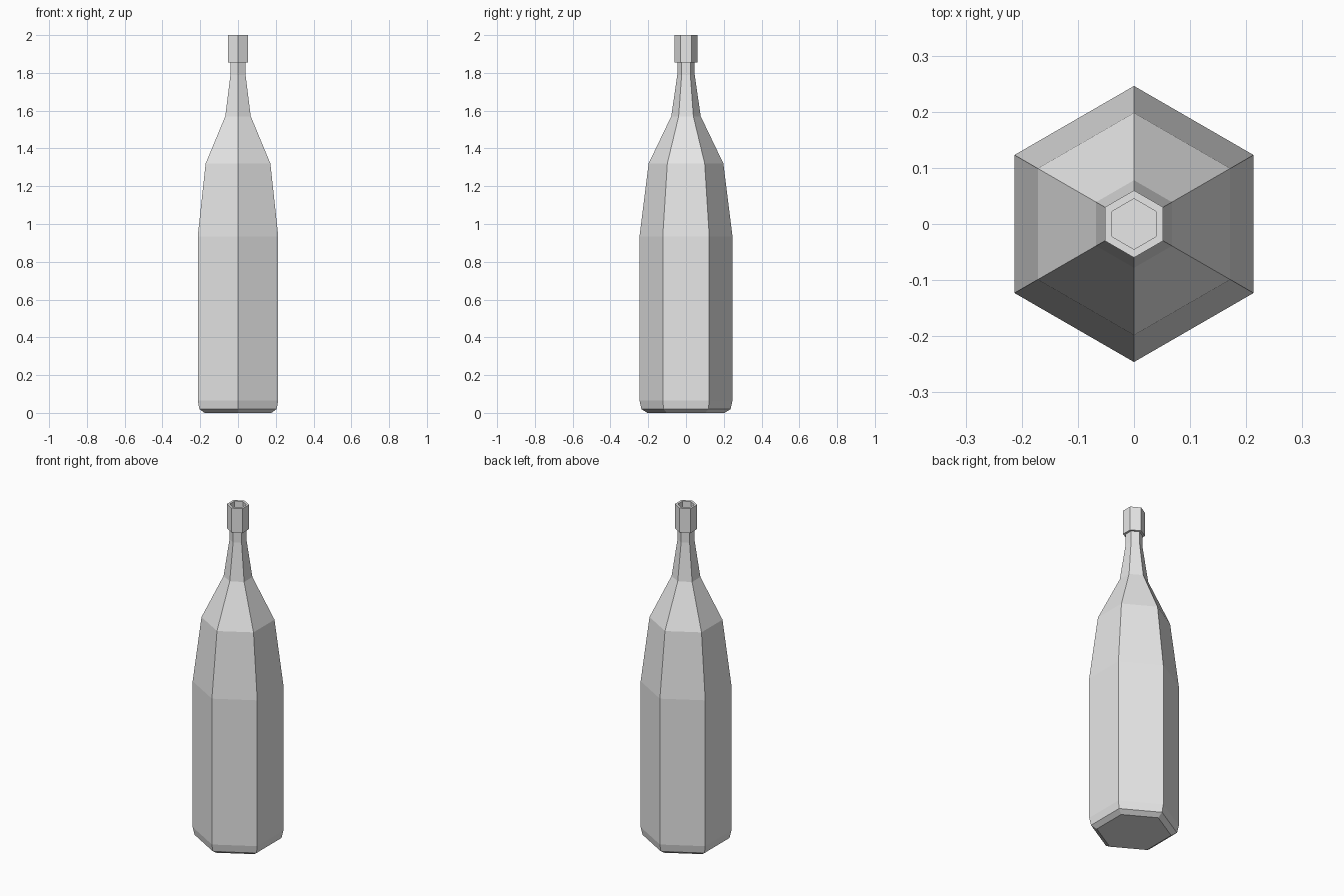
import bpy
import bmesh
import math

if "Cube" in bpy.data.objects:
    bpy.data.objects.remove(bpy.data.objects["Cube"])

SIDES = 6

glass = bpy.data.materials.new("light_grey")
glass.diffuse_color = (0.8, 0.8, 0.8, 1.0)
glass.use_nodes = True
glass.node_tree.nodes["Principled BSDF"].inputs["Base Color"].default_value = glass.diffuse_color


def lathe(name, profile):
    """Six-sided closed solid from (radius, height) rings, corners on the y axis."""
    bm = bmesh.new()
    rings = []
    for r, z in profile:
        ring = []
        for i in range(SIDES):
            a = math.pi / 2 + i * math.tau / SIDES
            ring.append(bm.verts.new((r * math.cos(a), r * math.sin(a), z)))
        rings.append(ring)
    for low, high in zip(rings, rings[1:]):
        for i in range(SIDES):
            j = (i + 1) % SIDES
            bm.faces.new((low[i], low[j], high[j], high[i]))
    bm.faces.new(rings[0][::-1])
    bm.faces.new(rings[-1])
    bmesh.ops.recalc_face_normals(bm, faces=bm.faces)
    mesh = bpy.data.meshes.new(name)
    bm.to_mesh(mesh)
    bm.free()
    mesh.materials.append(glass)
    obj = bpy.data.objects.new(name, mesh)
    bpy.context.collection.objects.link(obj)
    return obj


# Whole bottle: base chamfer, body, shoulder, neck, lip collar and recessed mouth
lathe("bottle", [
    (0.204, 0.0), (0.236, 0.02), (0.246, 0.065),
    (0.246, 0.935), (0.198, 1.32), (0.078, 1.57),
    (0.046, 1.79), (0.046, 1.855),
    (0.060, 1.855), (0.060, 2.0),
    (0.045, 2.0), (0.045, 1.94),
])
